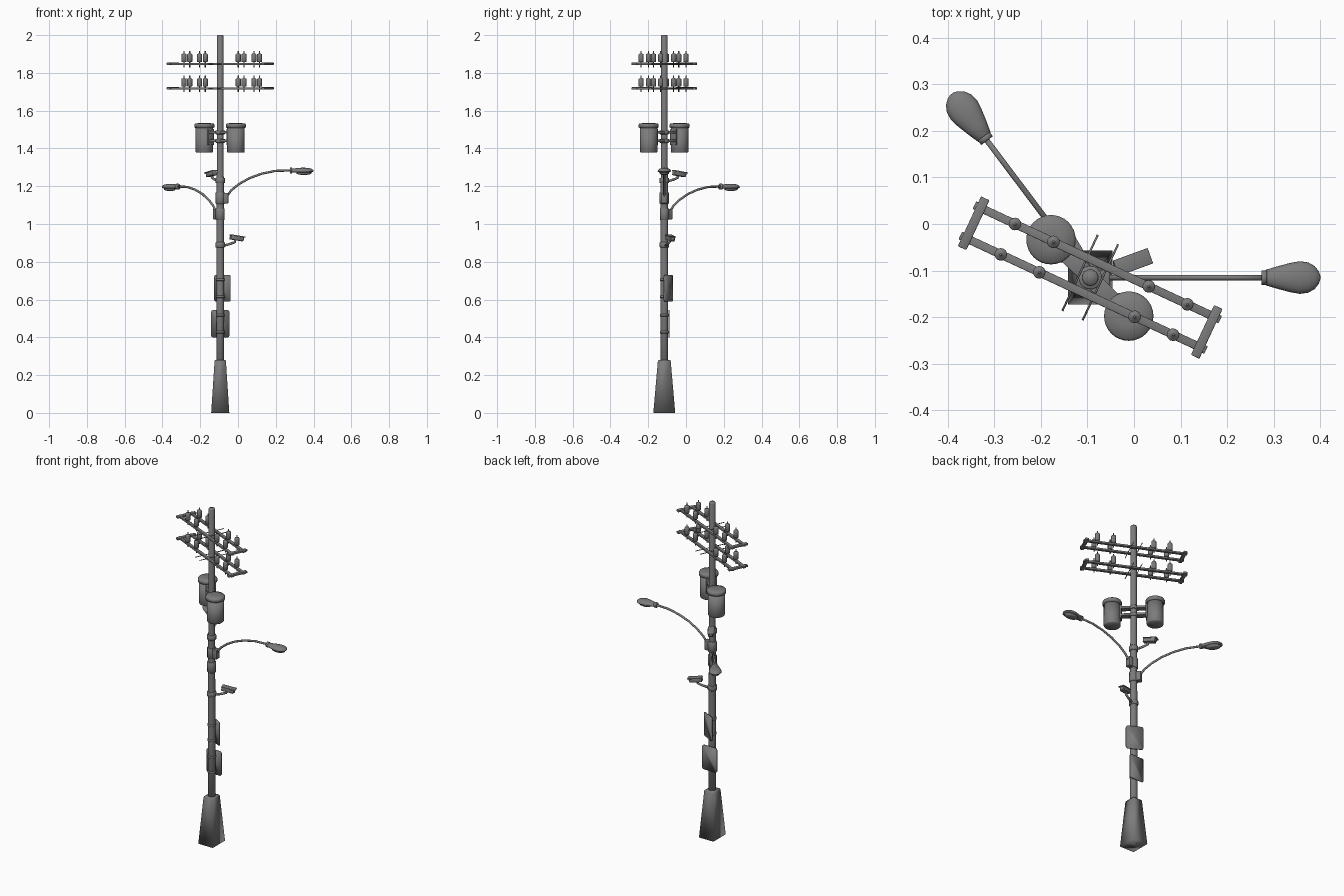
import bpy, math
from math import sin, cos, pi, radians
from mathutils import Matrix, Vector

if "Cube" in bpy.data.objects:
    bpy.data.objects.remove(bpy.data.objects["Cube"])

POLE = Vector((-0.094, -0.115, 0))
STEEL = bpy.data.materials.new("dark_steel")
STEEL.diffuse_color = (0.2, 0.2, 0.2, 1)
STEEL.use_nodes = True
STEEL.node_tree.nodes["Principled BSDF"].inputs["Base Color"].default_value = STEEL.diffuse_color


def frame(deg, dz=0.0):
    """Local frame on the pole: x points outward at the given heading."""
    return Matrix.Translation(POLE + Vector((0, 0, dz))) @ Matrix.Rotation(radians(deg), 4, 'Z')


def loft(name, rings, M):
    """Skin a list of equal-sized rings and cap both ends."""
    n = len(rings[0])
    verts = [M @ Vector(p) for ring in rings for p in ring]
    faces = [(k * n + i, k * n + (i + 1) % n, (k + 1) * n + (i + 1) % n, (k + 1) * n + i)
             for k in range(len(rings) - 1) for i in range(n)]
    faces += [tuple(reversed(range(n))), tuple(range((len(rings) - 1) * n, len(rings) * n))]
    me = bpy.data.meshes.new(name)
    me.from_pydata(verts, [], faces)
    me.materials.append(STEEL)
    me.shade_smooth()
    ob = bpy.data.objects.new(name, me)
    bpy.context.collection.objects.link(ob)
    return ob


def lathe(name, profile, M, n=24, at=(0, 0)):
    """Revolve (radius, z) pairs about a vertical axis."""
    return loft(name, [[(at[0] + r * cos(2 * pi * i / n), at[1] + r * sin(2 * pi * i / n), z)
                        for i in range(n)] for r, z in profile], M)


def tube(name, path, r, M, n=12):
    """Round bar along a path."""
    pts = [Vector(p) for p in path]
    rings = []
    for k, p in enumerate(pts):
        t = (pts[min(k + 1, len(pts) - 1)] - pts[max(k - 1, 0)]).normalized()
        ref = Vector((0, 1, 0)) if abs(t.y) < 0.9 else Vector((0, 0, 1))
        a = t.cross(ref).normalized()
        b = t.cross(a)
        rings.append([p + r * (cos(2 * pi * i / n) * a + sin(2 * pi * i / n) * b) for i in range(n)])
    return loft(name, rings, M)


def box(name, c, s, M, bevel=0.0):
    x, y, z = (v / 2 for v in s)
    rings = [[(c[0] + i * x, c[1] + j * y, c[2] + k * z) for i, j in ((-1, -1), (1, -1), (1, 1), (-1, 1))]
             for k in (-1, 1)]
    ob = loft(name, rings, M)
    if bevel:
        m = ob.modifiers.new("bevel", 'BEVEL')
        m.width, m.segments = bevel, 2
    return ob


def band(name, z, h, M, r=0.025):
    return lathe(name, [(r - .002, z - h / 2), (r, z - h / 2 + .002), (r, z + h / 2 - .002), (r - .002, z + h / 2)], M)


# Pole and tapered rectangular base
O = frame(0)
lathe("pole", [(.021, 0), (.021, .6), (.018, 1.4), (.0175, 1.995), (.015, 2.0)], O)
corners = ((-1, -1), (1, -1), (1, 1), (-1, 1))
loft("base", [[(a * i, b * j, z) for i, j in corners]
              for a, b, z in ((.048, .058, 0), (.03, .034, .275), (.027, .031, .28))], O)

# Double cross-arms with insulators, end ties and through bolts
for level, z in (("lower", 1.717), ("upper", 1.847)):
    M = frame(-25, z)
    for s in (-1, 1):
        box(level + "_arm", (0, s * .036, 0), (.582, .018, .011), M, .002)
        box(level + "_end_tie", (s * .276, 0, .001), (.02, .118, .012), M, .002)
        tube(level + "_through_bolt", [(s * .024, -.09, 0), (s * .024, .09, 0)], .0022, M, 8)
        for u in (-.195, -.104, .122, .213):
            lathe(level + "_insulator", [(.003, -.018), (.003, .01), (.011, .01), (.0135, .013), (.0135, .05),
                                         (.011, .054), (.003, .055), (.003, .069)], M, 16, (u, s * .036))

# Transformer cans on brackets
for deg in (136, -45):
    M = frame(deg)
    at = (.117, 0)
    lathe("transformer_can", [(.043, 1.378), (.046, 1.382), (.046, 1.51)], M, 32, at)
    lathe("transformer_lid", [(.046, 1.508), (.053, 1.512), (.053, 1.526), (.049, 1.532), (.02, 1.535)], M, 32, at)
    box("can_mount_plate", (.071, 0, 1.46), (.01, .042, .085), M, .002)
    for z in (1.44, 1.485):
        box("can_bracket", (.042, 0, z), (.06, .036, .014), M, .002)
for z in (1.44, 1.485):
    band("can_clamp", z, .02, O)

# Street lamps: curved arm, teardrop head, lens and clamp
for deg, dz in ((0, 0), (127, -.085)):
    M = frame(deg, dz)
    band("lamp_clamp", 1.137, .062, M, .024)
    box("lamp_bracket", (.029, 0, 1.137), (.028, .032, .056), M, .003)
    tube("lamp_arm", [(.03, 0, 1.135), (.042, 0, 1.157), (.06, 0, 1.18), (.1, 0, 1.212), (.155, 0, 1.243),
                      (.218, 0, 1.266), (.29, 0, 1.281), (.38, 0, 1.284)], .006, M)
    tube("lamp_collar", [(.368, 0, 1.283), (.38, 0, 1.283)], .0155, M, 16)
    stations = ((.374, .013, .010), (.378, .017, .013), (.405, .025, .016), (.43, .0315, .018), (.45, .035, .018),
                (.468, .0325, .016), (.482, .0245, .0125), (.491, .013, .007), (.494, .004, .003))
    loft("lamp_head", [[(x, w * cos(t), 1.28 + (h if sin(t) > 0 else h * .55) * sin(t))
                        for t in (2 * pi * i / 24 for i in range(24))] for x, w, h in stations], M)
    loft("lamp_lens", [[(.443 + .042 * k * cos(t), .026 * k * sin(t), z)
                        for t in (2 * pi * i / 24 for i in range(24))]
                       for k, z in ((.3, 1.260), (.7, 1.262), (.92, 1.266), (1, 1.276))], M)

# Security cameras
for deg, dz in ((20, 0), (121, .34)):
    M = frame(deg, dz)
    band("camera_clamp", .89, .028, M)
    tube("camera_arm", [(.018, 0, .885), (.06, 0, .896), (.082, 0, .904), (.085, 0, .922)], .0065, M)
    T = M @ Matrix.Translation((.094, 0, .926)) @ Matrix.Rotation(radians(9), 4, 'Y')
    box("camera_body", (-.002, 0, -.001), (.07, .029, .024), T, .003)
    box("camera_hood", (.002, 0, .011), (.08, .035, .005), T, .001)
    tube("camera_lens", [(.03, 0, -.001), (.037, 0, -.001)], .009, T, 16)

# Sign plates with rounded corners, strapped to the back of the pole
for name, deg, z, h in (("lower_sign", 90, .472, .146), ("upper_sign", 62, .66, .142)):
    M = frame(deg)
    w, r = .097, .012
    outline = []
    for q, (i, j) in enumerate(((1, 1), (-1, 1), (-1, -1), (1, -1))):
        for k in range(5):
            a = (q + k / 4) * pi / 2
            outline.append((i * (w / 2 - r) + r * cos(a), z + j * (h / 2 - r) + r * sin(a)))
    loft(name, [[(x, y, zz) for y, zz in outline] for x in (.022, .027)], M)
    for s in (-1, 1):
        band("sign_strap", z + s * .045, .012, M, .0235)
